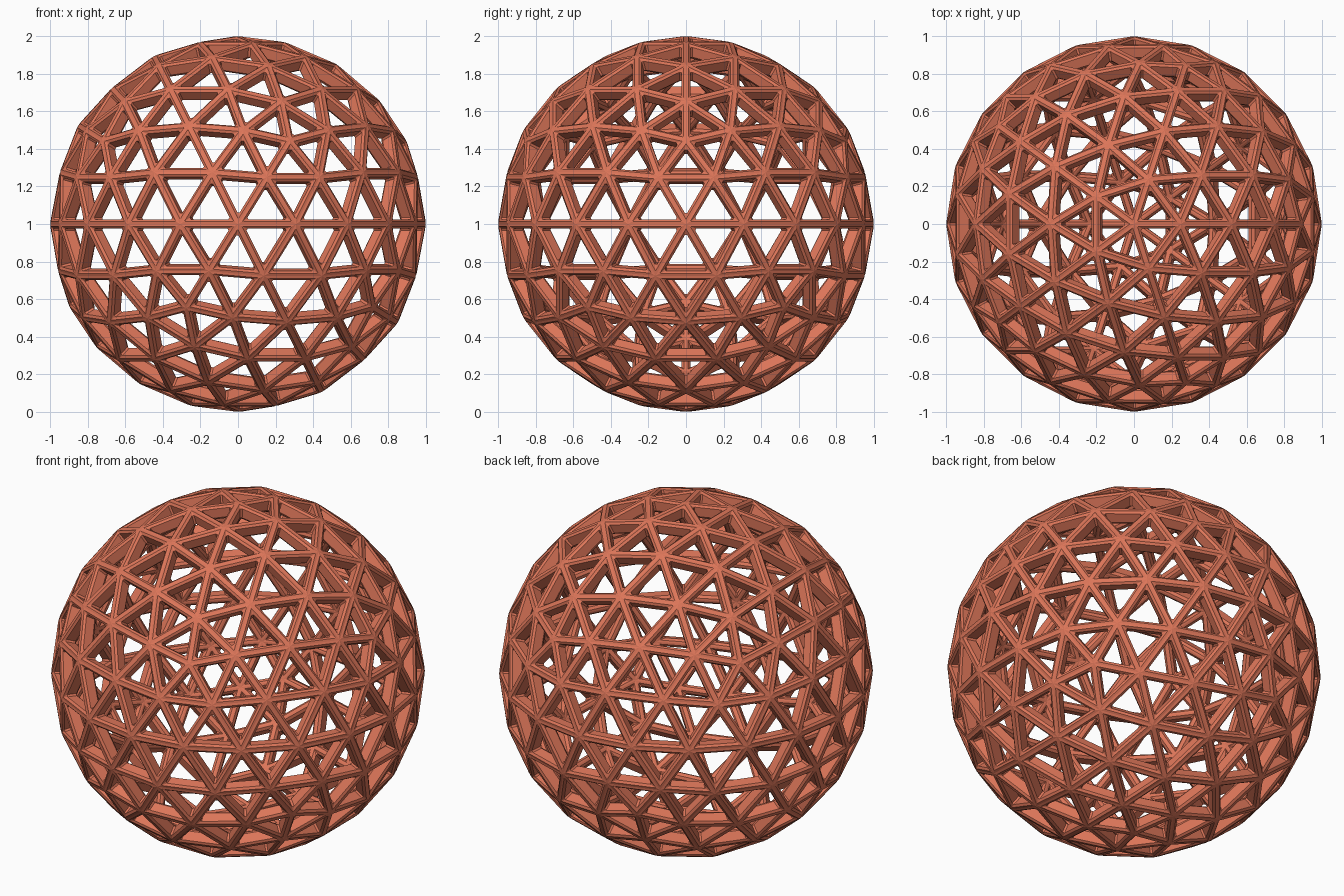
import bpy
import bmesh

if "Cube" in bpy.data.objects:
    bpy.data.objects.remove(bpy.data.objects["Cube"])

STRUT_WIDTH = 0.05
STRUT_DEPTH = 0.078
FLATTEN = 0.995          # lowers hub centres so hubs and struts read as flat
RADIUS = 1.0 / FLATTEN

# Geodesic base sphere: 162 hubs, 320 triangles
bpy.ops.mesh.primitive_ico_sphere_add(subdivisions=3, radius=RADIUS, location=(0, 0, 1))
lattice = bpy.context.object
lattice.name = "geodesic_lattice_sphere"

bm = bmesh.new()
bm.from_mesh(lattice.data)
hubs = list(bm.verts)
triangles = list(bm.faces)

# Open a triangular window in every face
bmesh.ops.inset_individual(bm, faces=triangles, thickness=STRUT_WIDTH / 2,
                           use_even_offset=True)
bmesh.ops.delete(bm, geom=triangles, context='FACES')
for v in hubs:
    v.co *= FLATTEN

# Give the struts radial depth towards the centre
shell = bmesh.ops.extrude_face_region(bm, geom=list(bm.faces), use_keep_orig=True)
for v in shell["geom"]:
    if isinstance(v, bmesh.types.BMVert):
        v.co *= 1 - STRUT_DEPTH
bmesh.ops.recalc_face_normals(bm, faces=bm.faces)
bm.to_mesh(lattice.data)
bm.free()

# Chamfer the strut edges and the window corners
bevel = lattice.modifiers.new("chamfer", 'BEVEL')
bevel.width = 0.012
bevel.segments = 1
bevel.limit_method = 'ANGLE'
bevel.angle_limit = 0.7

# Terracotta colour
mat = bpy.data.materials.new("terracotta")
mat.diffuse_color = (0.72, 0.18, 0.10, 1)
mat.use_nodes = True
mat.node_tree.nodes["Principled BSDF"].inputs["Base Color"].default_value = mat.diffuse_color
lattice.data.materials.append(mat)
